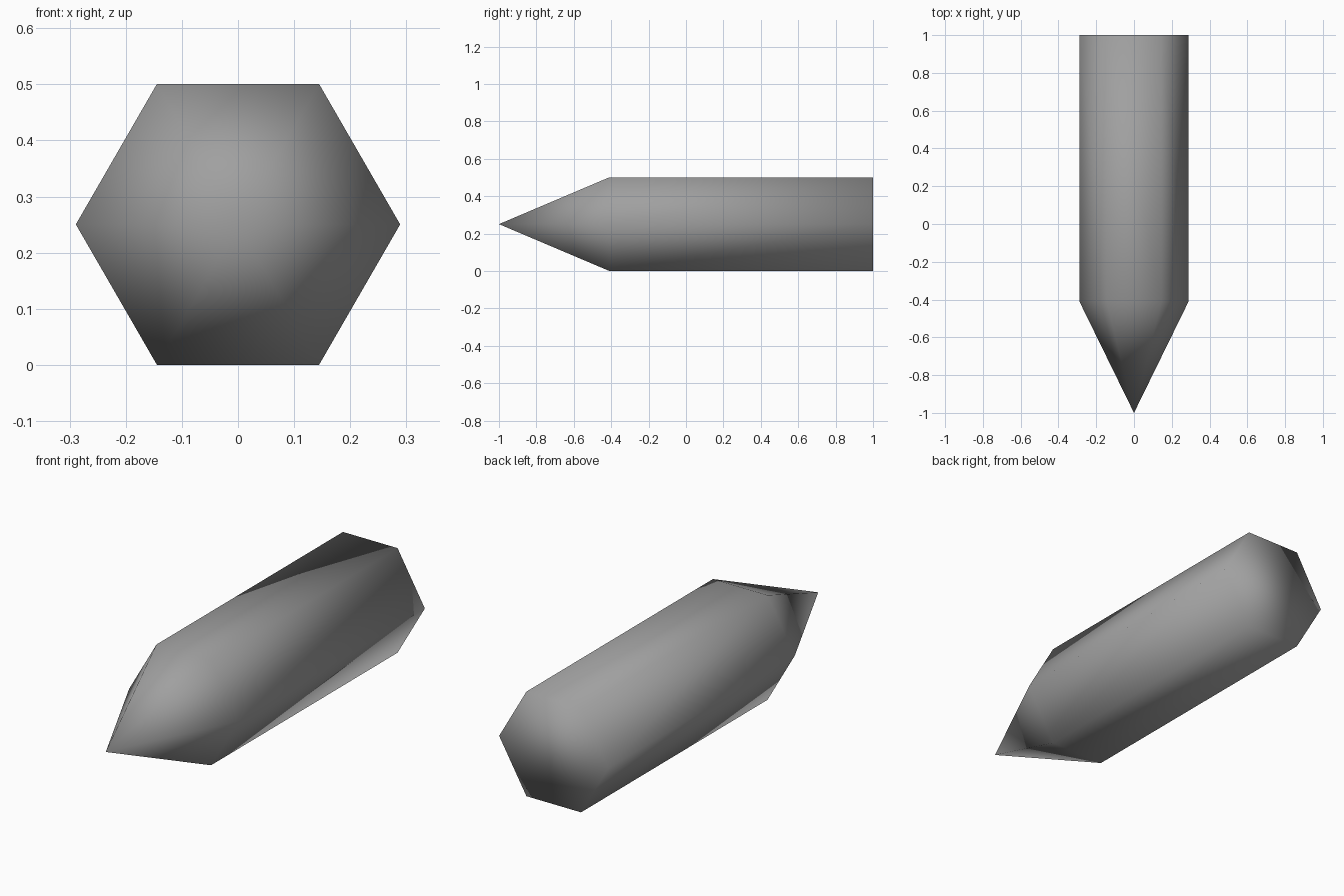
import bpy
import bmesh
from math import cos, sin, pi, sqrt

cube = bpy.data.objects.get("Cube")
if cube:
    bpy.data.objects.remove(cube, do_unlink=True)

RADIUS = 0.289
CENTRE_Z = RADIUS * sqrt(3) / 2
SHOULDER_Y, BACK_Y, TIP_Y = -0.41, 1.0, -1.0

# Single grey surface
grey = bpy.data.materials.new("mid_grey")
grey.use_nodes = True
colour = (0.35, 0.35, 0.35, 1)
grey.diffuse_color = colour
grey.node_tree.nodes["Principled BSDF"].inputs["Base Color"].default_value = colour

bm = bmesh.new()


def hexagon(y):
    return [bm.verts.new((RADIUS * cos(i * pi / 3), y, CENTRE_Z + RADIUS * sin(i * pi / 3)))
            for i in range(6)]


# Six-sided shaft, pointed front and flat back
front, back = hexagon(SHOULDER_Y), hexagon(BACK_Y)
tip = bm.verts.new((0, TIP_Y, CENTRE_Z))
for i in range(6):
    j = (i + 1) % 6
    bm.faces.new((front[i], front[j], back[j], back[i]))
    bm.faces.new((front[j], front[i], tip))
bm.faces.new(back)
bmesh.ops.recalc_face_normals(bm, faces=bm.faces[:])

# The whole body is smoothly shaded, including the back
for face in bm.faces:
    face.smooth = True

mesh = bpy.data.meshes.new("pointed_hexagonal_shaft")
bm.to_mesh(mesh)
bm.free()
mesh.materials.append(grey)
shaft = bpy.data.objects.new("pointed_hexagonal_shaft", mesh)
bpy.context.collection.objects.link(shaft)
